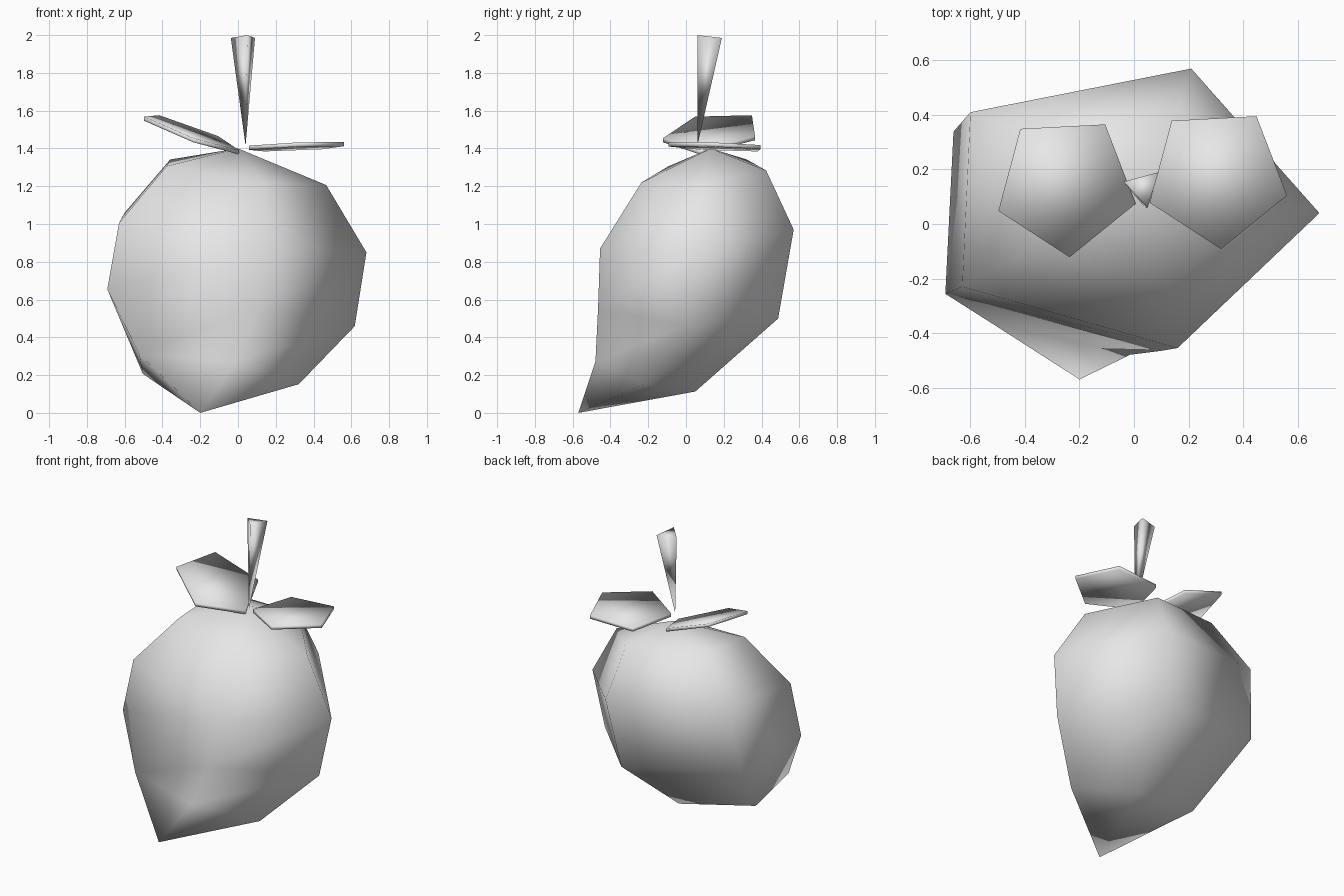
import bpy, bmesh, math
from mathutils import Matrix, Vector

cube = bpy.data.objects.get("Cube")
if cube:
    bpy.data.objects.remove(cube)

grey = bpy.data.materials.new("plain_grey")
grey.use_nodes = True
grey.diffuse_color = (0.8, 0.8, 0.8, 1)
grey.node_tree.nodes["Principled BSDF"].inputs["Base Color"].default_value = (0.8, 0.8, 0.8, 1)


def finish(name, bm):
    """Turn a bmesh into a smooth, coloured object."""
    bmesh.ops.recalc_face_normals(bm, faces=bm.faces[:])
    mesh = bpy.data.meshes.new(name)
    for face in bm.faces:
        face.smooth = True
    bm.to_mesh(mesh)
    bm.free()
    mesh.materials.append(grey)
    obj = bpy.data.objects.new(name, mesh)
    bpy.context.collection.objects.link(obj)
    return obj


def bridge(bm, upper, lower):
    """Join two equal rings with quads, or a ring to a single tip with triangles."""
    n = max(len(upper), len(lower))
    for i in range(n):
        j = (i + 1) % n
        loop = [upper[i % len(upper)], lower[i % len(lower)],
                lower[j % len(lower)], upper[j % len(upper)]]
        bm.faces.new(list(dict.fromkeys(loop)))


# Fruit body: a tilted five-sided section lofted between the crown and the pulled-out tip
section = [(0.246, 0.503, -0.01), (0.716, -0.027, -0.13), (0.196, -0.522, -0.11),
           (-0.594, -0.297, 0.025), (-0.564, 0.343, 0.08)]
# centre, size, depth scale in y, extra pitch
levels = [((0.005, 0.1, 1.29), 0.645, 1, 0),
          ((-0.036, 0.067, 0.98), 1, 1, 0),
          ((-0.098, 0.02, 0.585), 1, 0.93, -0.15),
          ((-0.14, -0.21, 0.23), 0.645, 0.8, -0.34)]
bm = bmesh.new()
rings = [[bm.verts.new((0, 0.13, 1.4))]]
for centre, size, depth, pitch in levels:
    rings.append([bm.verts.new(Vector(centre) + size * Vector((x, y * depth, z + y * pitch)))
                  for x, y, z in section])
rings.append([bm.verts.new((-0.2, -0.57, 0))])
for upper, lower in zip(rings, rings[1:]):
    bridge(bm, upper, lower)
finish("fruit_body", bm)

# Stem: a three-sided spike standing on its point
bm = bmesh.new()
top = [bm.verts.new(p) for p in ((-0.038, 0.155, 1.985), (0.05, 0.06, 2), (0.09, 0.19, 1.985))]
bridge(bm, top, [bm.verts.new((0.04, 0.06, 1.415))])
bm.faces.new(top)
finish("stem", bm)


# Leaves: thin five-sided plates, each sloped its own way
def leaf(name, centre, slope_x, slope_y):
    bm = bmesh.new()
    bmesh.ops.create_cone(bm, cap_ends=True, segments=5, radius1=0.265, radius2=0.265, depth=0.022,
                          matrix=Matrix.Rotation(math.radians(3), 4, "Z"))
    # turn so that one corner points to the front
    front = min(bm.verts, key=lambda v: v.co.y).co
    turn = math.radians(-87) - math.atan2(front.y, front.x)
    bm.transform(Matrix.Rotation(turn, 4, "Z"))
    for v in bm.verts:
        v.co.z += slope_x * v.co.x + slope_y * v.co.y
    bm.transform(Matrix.Translation(centre))
    finish(name, bm)


leaf("left_leaf", (0.305, 0.173, 1.41), 0.04, -0.04)
leaf("right_leaf", (-0.25, 0.143, 1.48), -0.36, 0.12)
